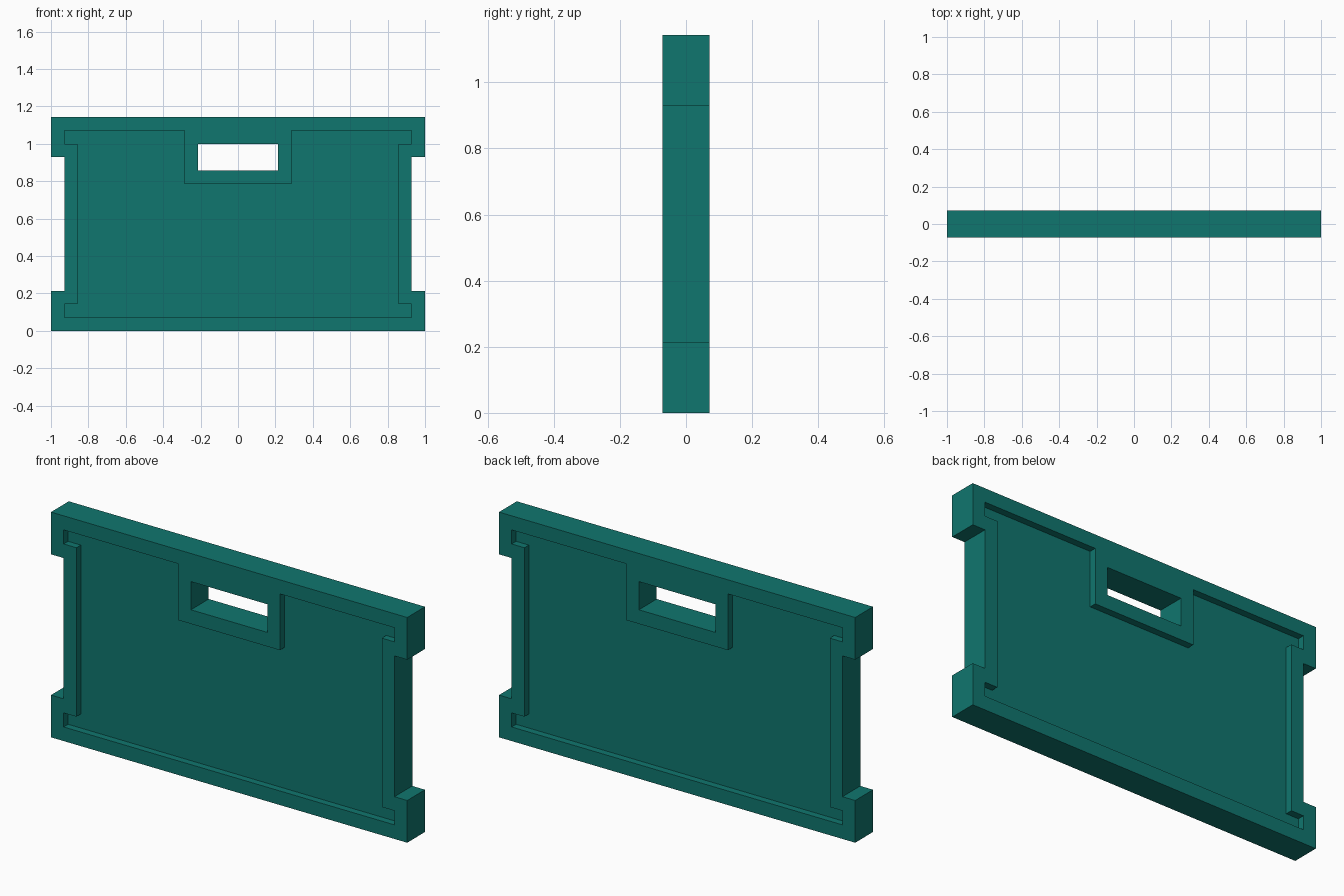
import bpy
import bmesh

if "Cube" in bpy.data.objects:
    bpy.data.objects.remove(bpy.data.objects["Cube"])

U = 1 / 14  # module: the panel is 28 x 2 x 16 modules


def mirrored(half):
    """Close a right-half profile (listed bottom to top) across x = 0."""
    return half + [(-x, z) for x, z in reversed(half)]


def prism(name, profile, y0, y1):
    """Extrude an x/z profile from y0 to y1 (all in modules)."""
    bm = bmesh.new()
    face = bm.faces.new([bm.verts.new((x * U, y0 * U, z * U)) for x, z in profile])
    new = bmesh.ops.extrude_face_region(bm, geom=[face])["geom"]
    verts = [v for v in new if isinstance(v, bmesh.types.BMVert)]
    bmesh.ops.translate(bm, verts=verts, vec=(0, (y1 - y0) * U, 0))
    bmesh.ops.recalc_face_normals(bm, faces=bm.faces)
    mesh = bpy.data.meshes.new(name)
    bm.to_mesh(mesh)
    bm.free()
    obj = bpy.data.objects.new(name, mesh)
    bpy.context.collection.objects.link(obj)
    return obj


def cut(target, cutter):
    """Subtract the cutter, then discard it."""
    mod = target.modifiers.new("cut", "BOOLEAN")
    mod.operation = "DIFFERENCE"
    mod.solver = "EXACT"
    mod.object = cutter
    bpy.context.view_layer.objects.active = target
    bpy.ops.object.modifier_apply(modifier=mod.name)
    bpy.data.objects.remove(cutter)


# Panel with notched sides
outline = mirrored([(14, 0), (14, 3), (13, 3), (13, 13), (14, 13), (14, 16)])
panel = prism("panel", outline, -1, 1)

# Shallow recess on front and back, stepping around the handle surround
recess = mirrored([(13, 1), (13, 2), (12, 2), (12, 14), (13, 14), (13, 15),
                   (4, 15), (4, 11)])
cut(panel, prism("front_recess", recess, -2, -0.5))
cut(panel, prism("back_recess", recess, 0.5, 2))

# Hand slot
cut(panel, prism("hand_slot", mirrored([(3, 12), (3, 14)]), -2, 2))

# Teal colour
teal = bpy.data.materials.new("teal")
teal.diffuse_color = (0.005, 0.181, 0.156, 1)
teal.use_nodes = True
teal.node_tree.nodes["Principled BSDF"].inputs["Base Color"].default_value = teal.diffuse_color
panel.data.materials.clear()
panel.data.materials.append(teal)
